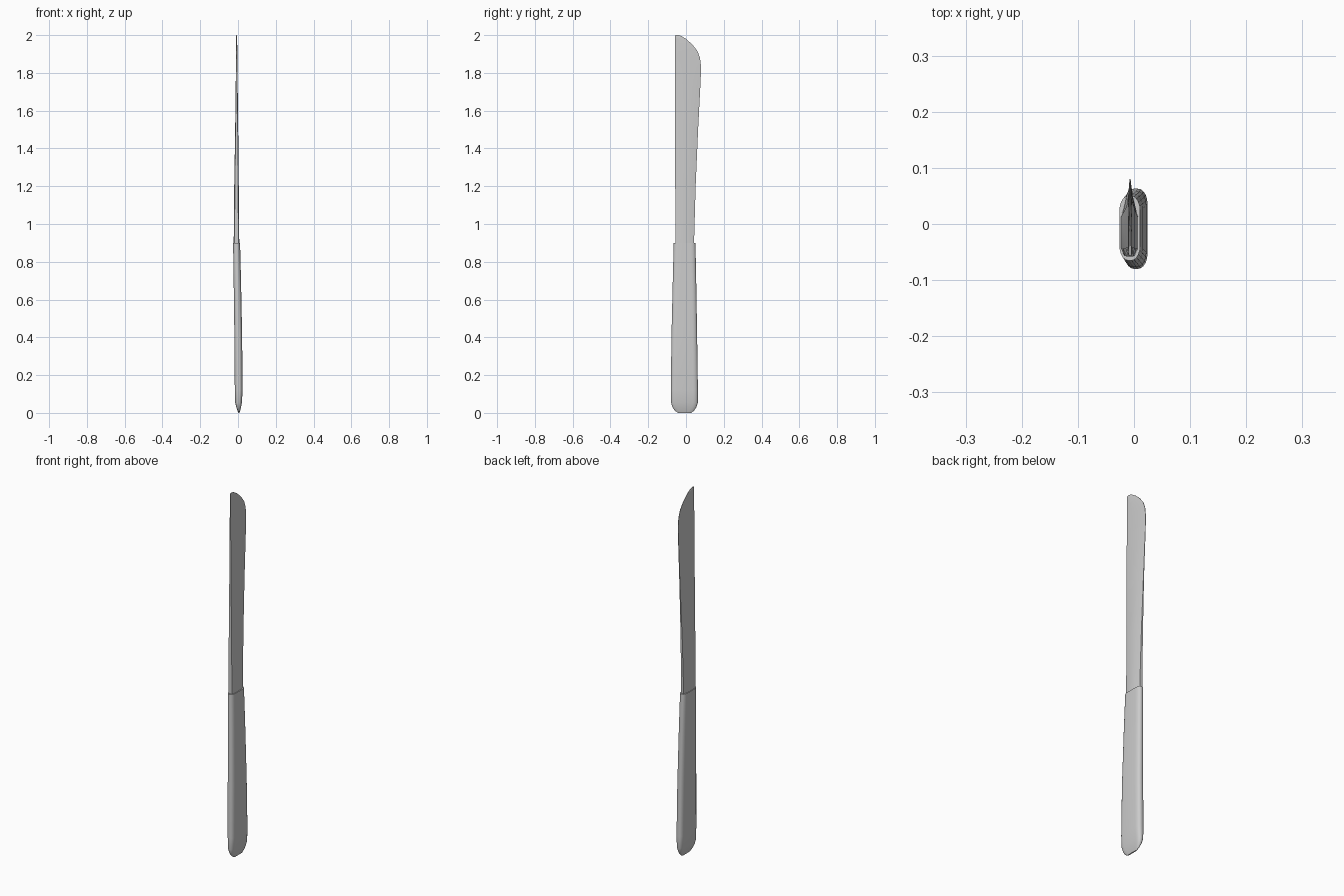
import bpy, bmesh, math

if "Cube" in bpy.data.objects:
    bpy.data.objects.remove(bpy.data.objects["Cube"])


def loft(name, rings, angle):
    """Skin a stack of equal-count rings and cap both ends."""
    bm = bmesh.new()
    loops = [[bm.verts.new(p) for p in ring] for ring in rings]
    for a, b in zip(loops, loops[1:]):
        for i in range(len(a)):
            j = (i + 1) % len(a)
            bm.faces.new((a[i], a[j], b[j], b[i]))
    bm.faces.new(loops[0][::-1])
    bm.faces.new(loops[-1])
    bmesh.ops.recalc_face_normals(bm, faces=bm.faces)
    mesh = bpy.data.meshes.new(name)
    bm.to_mesh(mesh)
    bm.free()
    obj = bpy.data.objects.new(name, mesh)
    bpy.context.collection.objects.link(obj)
    bpy.ops.object.select_all(action='DESELECT')
    obj.select_set(True)
    bpy.context.view_layer.objects.active = obj
    bpy.ops.object.shade_smooth_by_angle(angle=math.radians(angle))
    return obj


def rounded_ring(z, x0, x1, y0, y1, steps=5):
    """Rounded rectangle with longer corners along y."""
    rx, ry = (x1 - x0) * 0.42, min((y1 - y0) * 0.3, 0.026)
    corners = [(x1 - rx, y1 - ry, 0), (x0 + rx, y1 - ry, 90),
               (x0 + rx, y0 + ry, 180), (x1 - rx, y0 + ry, 270)]
    ring = []
    for cx, cy, start in corners:
        for i in range(steps + 1):
            a = math.radians(start + 90 * i / steps)
            ring.append((cx + rx * math.cos(a), cy + ry * math.sin(a), z))
    return ring


def blade_ring(z, cx, half, edge, y0, y1):
    """Flat spine at -y, full body, bevelled towards the edge at +y."""
    c = (y1 - y0) * 0.3
    side = [(half * 0.7, y0), (half, y0 + c * 0.4), (half, y1 - c), (edge, y1)]
    pts = side + [(-x, y) for x, y in reversed(side)]
    return [(cx + x, y, z) for x, y in pts]


# Handle: rounded grip leaning slightly towards -x at the top
handle_sections = [
    (0.0, 0.002, 0.008, -0.042, 0.028),
    (0.012, -0.003, 0.012, -0.060, 0.043),
    (0.03, -0.009, 0.016, -0.072, 0.055),
    (0.055, -0.015, 0.021, -0.079, 0.063),
    (0.12, -0.017, 0.024, -0.080, 0.063),
    (0.4, -0.019, 0.022, -0.077, 0.059),
    (0.7, -0.023, 0.016, -0.070, 0.054),
    (0.9, -0.026, 0.011, -0.065, 0.050),
]
loft("handle", [rounded_ring(*s) for s in handle_sections], 35)

# Blade: thick at the handle, thinning and widening to a curved tip
blade_sections = [
    (0.88, -0.008, 0.015, 0.008, -0.055, 0.042),
    (1.2, -0.008, 0.012, 0.005, -0.057, 0.051),
    (1.5, -0.007, 0.008, 0.002, -0.058, 0.064),
    (1.75, -0.007, 0.005, 0.001, -0.058, 0.077),
    (1.83, -0.007, 0.004, 0.001, -0.058, 0.080),
    (1.88, -0.007, 0.0035, 0.001, -0.058, 0.074),
    (1.915, -0.007, 0.0035, 0.001, -0.058, 0.061),
    (1.95, -0.007, 0.003, 0.001, -0.058, 0.034),
    (1.98, -0.007, 0.003, 0.001, -0.058, 0.000),
    (1.995, -0.007, 0.003, 0.001, -0.058, -0.024),
    (2.0, -0.007, 0.002, 0.001, -0.056, -0.038),
]
loft("blade", [blade_ring(*s) for s in blade_sections], 25)
